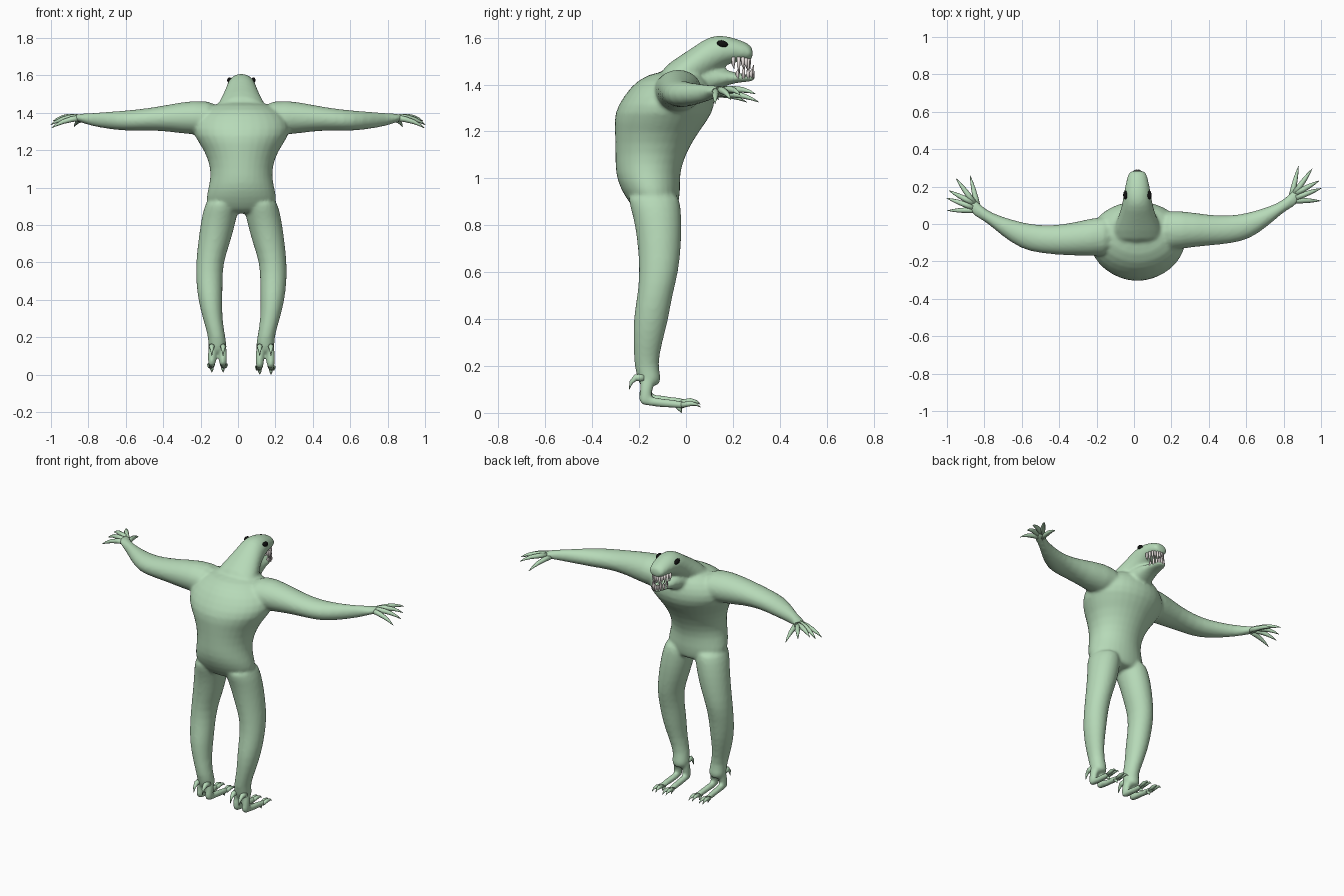
import bpy, bmesh, math
from mathutils import Vector

CX = 0.018  # body midline


def material(name, rgb):
    m = bpy.data.materials.new(name)
    m.diffuse_color = (*rgb, 1)
    return m


GREEN = material("pale green skin", (0.47, 0.70, 0.48))
WHITE = material("tooth white", (0.82, 0.76, 0.74))
BLACK = material("eye black", (0.005, 0.005, 0.005))


def loft(bm, rings, axis=None, sides=12):
    """Closed tube through rings (x, y, z, a, b); axis None follows the path."""
    loops = []
    for i, (x, y, z, a, b) in enumerate(rings):
        c = Vector((x, y, z))
        if axis is None:
            d = Vector(rings[min(i + 1, len(rings) - 1)][:3]) - Vector(rings[max(i - 1, 0)][:3])
            q = d.to_track_quat('Z', 'Y')
            u, v = q @ Vector((1, 0, 0)), q @ Vector((0, 1, 0))
        else:
            e = [Vector((1, 0, 0)), Vector((0, 1, 0)), Vector((0, 0, 1))]
            del e[axis]
            u, v = e
        loops.append([bm.verts.new(c + u * a * math.cos(t) + v * b * math.sin(t))
                      for t in (2 * math.pi * k / sides for k in range(sides))])
    for p, q in zip(loops, loops[1:]):
        for k in range(sides):
            bm.faces.new((p[k], p[(k + 1) % sides], q[(k + 1) % sides], q[k]))
    bm.faces.new(loops[0][::-1])
    bm.faces.new(loops[-1])


def finish(bm, name, mat):
    bmesh.ops.recalc_face_normals(bm, faces=bm.faces[:])
    for f in bm.faces:
        f.smooth = True
    me = bpy.data.meshes.new(name)
    bm.to_mesh(me)
    bm.free()
    me.materials.append(mat)
    ob = bpy.data.objects.new(name, me)
    bpy.context.collection.objects.link(ob)
    return ob


body = bmesh.new()

# torso: z, y, half width, half depth
torso = [(.86, -.125, .13, .085), (.89, -.135, .185, .105), (.95, -.15, .195, .13),
         (1.02, -.165, .173, .14), (1.1, -.152, .165, .152), (1.2, -.125, .2, .182),
         (1.28, -.095, .265, .218), (1.35, -.07, .27, .2), (1.42, -.055, .21, .16),
         (1.46, -.03, .12, .09)]
loft(body, [(CX, y, z, a, b) for z, y, a, b in torso], 2, 16)

# neck with upper head, and lower jaw: y, z, half width, half height
head = [(-.13, 1.36, .16, .1), (-.03, 1.41, .14, .115), (.04, 1.47, .105, .1),
        (.1, 1.52, .085, .092), (.16, 1.547, .077, .067), (.22, 1.546, .064, .051),
        (.265, 1.538, .054, .039), (.287, 1.532, .04, .026)]
jaw = [(.02, 1.4, .1, .09), (.09, 1.42, .08, .065), (.15, 1.428, .064, .043),
       (.2, 1.43, .052, .025), (.26, 1.427, .042, .016), (.298, 1.427, .028, .012)]
for part in (head, jaw):
    loft(body, [(CX, y, z, a, b) for y, z, a, b in part], 1)

leg = [(.95, .095, -.145, .09, .12), (.88, .11, -.13, .098, .112), (.8, .127, -.117, .096, .104),
       (.7, .147, -.113, .089, .095), (.6, .17, -.115, .076, .087), (.5, .172, -.133, .074, .077),
       (.4, .166, -.15, .068, .079), (.3, .155, -.163, .054, .064), (.2, .13, -.172, .047, .052),
       (.15, .128, -.155, .053, .054), (.11, .128, -.157, .045, .045)]
arm = [(.1, -.05, 1.37, .12, .09), (.24, -.05, 1.375, .105, .1), (.38, -.06, 1.372, .085, .073),
       (.5, -.057, 1.364, .077, .06), (.6, -.037, 1.357, .075, .057), (.7, .015, 1.36, .053, .046),
       (.78, .068, 1.365, .032, .036), (.83, .108, 1.372, .048, .023), (.87, .14, 1.375, .05, .016)]
# finger root and tip
fingers = [((.825, .125, 1.365), (.862, .285, 1.325)), ((.85, .15, 1.377), (.935, .27, 1.36)),
           ((.86, .145, 1.38), (.972, .205, 1.355)), ((.86, .12, 1.378), (.984, .165, 1.335)),
           ((.845, .1, 1.372), (.98, .098, 1.318))]

digits = bmesh.new()
for s in (-1, 1):
    dz = .012 if s < 0 else 0
    dy = s * .026
    reach = 1.037 if s < 0 else 1

    def px(x):
        return CX + s * x * reach

    # leg and arm
    loft(body, [(CX + s * x, y, z, a, b) for z, x, y, a, b in leg], 2)
    loft(body, [(px(x), y + dy * min(1, x / .3), z, a, b) for x, y, z, a, b in arm], 0)
    # clawed fingers
    for p, q in fingers:
        p, q = Vector((px(p[0]), p[1] + dy, p[2])), Vector((px(q[0]), q[1] + dy, q[2]))
        path = []
        for t, r, lift in ((-.1, .016, -.004), (.25, .015, .006), (.55, .012, .01), (.8, .007, .007), (1, .001, 0)):
            path.append((*(p.lerp(q, t) + Vector((0, 0, lift))), r, r))
        loft(digits, path, None, 8)
    # two forked toes per foot with a heel spur each
    for d in (-1, 1):
        fx = CX + s * .128 + d * .03
        loft(body, [(fx - d * .006, -.16, .17, .024, .03), (fx, -.17, .1, .024, .03),
                    (fx, -.175, .05 + dz, .022, .026), (fx, -.175, .034 + dz, .018, .022)], 2)
        loft(body, [(fx, -.2, .05 + dz, .016, .014), (fx, -.15, .048 + dz, .022, .022),
                    (fx + d * .002, -.07, .04 + dz, .02, .019), (fx + d * .005, -.01, .033 + dz, .018, .018),
                    (fx + d * .006, .012, .033 + dz, .014, .013)], 1)
        for k in (-1, 1):
            kx = fx + d * .006 + k * .009
            loft(digits, [(kx - k * .004, -.02, .033 + dz, .012, .012), (kx, .02, .04 + dz, .011, .011),
                          (kx + k * .002, .045, .036 + dz, .006, .006),
                          (kx + k * .003, .062, .024 + dz, .001, .001)], None, 8)
        loft(digits, [(fx, -.18, .15, .018, .018), (fx, -.215, .15, .014, .014),
                      (fx, -.234, .13, .008, .008), (fx, -.242, .1, .001, .001)], None, 8)
        # short ground claw under the toe
        loft(digits, [(fx, -.04, .034 + dz, .012, .012), (fx, -.025, .014 + dz, .008, .008),
                      (fx, -.018, dz, .001, .001)], None, 8)

# fuse the limbs and trunk into one smooth skin
skin = finish(body, "body", GREEN)
sub = skin.modifiers.new("round", 'SUBSURF')
sub.levels = sub.render_levels = 1
rem = skin.modifiers.new("fuse", 'REMESH')
rem.mode = 'VOXEL'
rem.voxel_size = .009
rem.use_smooth_shade = True
smo = skin.modifiers.new("soften", 'SMOOTH')
smo.factor = .5
smo.iterations = 8
finish(digits, "fingers_and_claws", GREEN)

# teeth set round the two jaw rims
teeth = bmesh.new()


def tooth_row(n, y0, length, width, z, direction, size):
    for i in range(n):
        t = math.pi * (i + .5) / n
        x, y = CX + width * math.cos(t), y0 + length * math.sin(t) ** .8
        h = size * (1.3 if i % 3 == 1 else .85)
        loft(teeth, [(x, y, z - direction * .015, .008, .008), (x, y, z + direction * h * .4, .007, .007),
                     (x, y + .004, z + direction * h, .0008, .0008)], None, 8)


tooth_row(12, .185, .085, .05, 1.502, -1, .042)
tooth_row(10, .2, .085, .038, 1.44, 1, .034)
finish(teeth, "teeth", WHITE)

# eyes
eyes = bmesh.new()
for s in (-1, 1):
    res = bmesh.ops.create_uvsphere(eyes, u_segments=16, v_segments=10, radius=1)
    for v in res["verts"]:
        c = v.co
        v.co = Vector((CX + s * .064 + c.x * .012, .155 + c.y * .023 + c.z * .004, 1.574 + c.z * .014 - c.y * .006))
finish(eyes, "eyes", BLACK)
